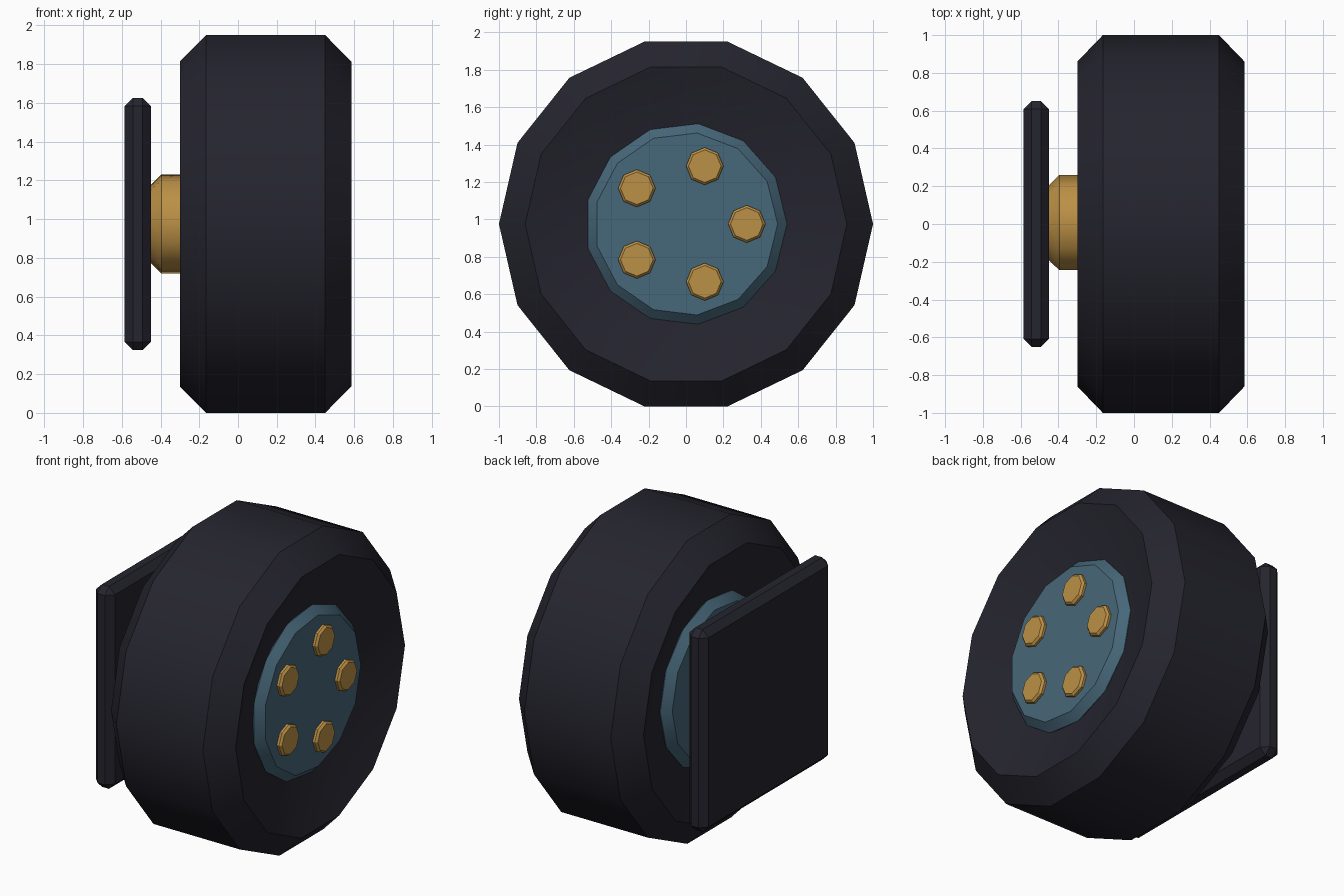
import bpy, bmesh, math

if "Cube" in bpy.data.objects:
    bpy.data.objects.remove(bpy.data.objects["Cube"])

CZ = 0.975  # height of the wheel axis


def material(name, rgb):
    m = bpy.data.materials.new(name)
    m.diffuse_color = (*rgb, 1.0)
    m.use_nodes = True
    m.node_tree.nodes["Principled BSDF"].inputs["Base Color"].default_value = m.diffuse_color
    return m


RUBBER = material("dark_rubber", (0.0185, 0.018, 0.028))
STEEL = material("blue_steel", (0.062, 0.135, 0.190))
BRASS = material("brass", (0.50, 0.28, 0.060))


def finish(name, bm, mat, smooth_deg=0):
    bmesh.ops.recalc_face_normals(bm, faces=bm.faces[:])
    me = bpy.data.meshes.new(name)
    bm.to_mesh(me)
    bm.free()
    me.materials.append(mat)
    if smooth_deg:
        for p in me.polygons:
            p.use_smooth = True
        me.set_sharp_from_angle(angle=math.radians(smooth_deg))
    ob = bpy.data.objects.new(name, me)
    bpy.context.collection.objects.link(ob)
    return ob


def lathe(name, profile, n, mat, cy=0.0, cz=CZ, smooth_deg=0):
    """Spin (x, radius) points around the x axis, first vertex at +y, capped ends."""
    bm = bmesh.new()
    rings = []
    for x, r in profile:
        rings.append([bm.verts.new((x, cy + r * math.cos(2 * math.pi * i / n),
                                    cz + r * math.sin(2 * math.pi * i / n)))
                      for i in range(n)])
    for a, b in zip(rings, rings[1:]):
        for i in range(n):
            j = (i + 1) % n
            bm.faces.new((a[i], a[j], b[j], b[i]))
    bm.faces.new(rings[0])
    bm.faces.new(rings[-1])
    return finish(name, bm, mat, smooth_deg)


# Tyre: chamfered tread with sidewalls dished in towards the hub
lathe("tyre", [(-0.145, 0.40), (-0.30, 0.86), (-0.165, 1.0),
               (0.45, 1.0), (0.585, 0.86), (0.43, 0.40)], 14, RUBBER, smooth_deg=32)

# Hub: bevelled drum through the tyre
lathe("hub", [(-0.245, 0.49), (-0.195, 0.54), (0.48, 0.54), (0.53, 0.49)],
      13, STEEL, smooth_deg=32)

# Axle between the hub and the mounting plate
lathe("axle", [(-0.45, 0.205), (-0.395, 0.26), (-0.20, 0.26)],
      9, BRASS, smooth_deg=41)

# Five wheel bolts
for k in range(5):
    a = 2 * math.pi * k / 5
    lathe(f"wheel_bolt_{k + 1}", [(0.49, 0.10), (0.545, 0.10), (0.558, 0.087)], 8, BRASS,
          cy=0.325 * math.cos(a), cz=CZ + 0.325 * math.sin(a))

# Square mounting plate with bevelled edges
bm = bmesh.new()
bmesh.ops.create_cube(bm, size=1.0)
for v in bm.verts:
    v.co = (-0.5175 + v.co.x * 0.135, v.co.y * 1.3, CZ + v.co.z * 1.3)
bmesh.ops.bevel(bm, geom=bm.edges[:], offset=0.042, segments=1, affect='EDGES')
finish("mounting_plate", bm, RUBBER)
